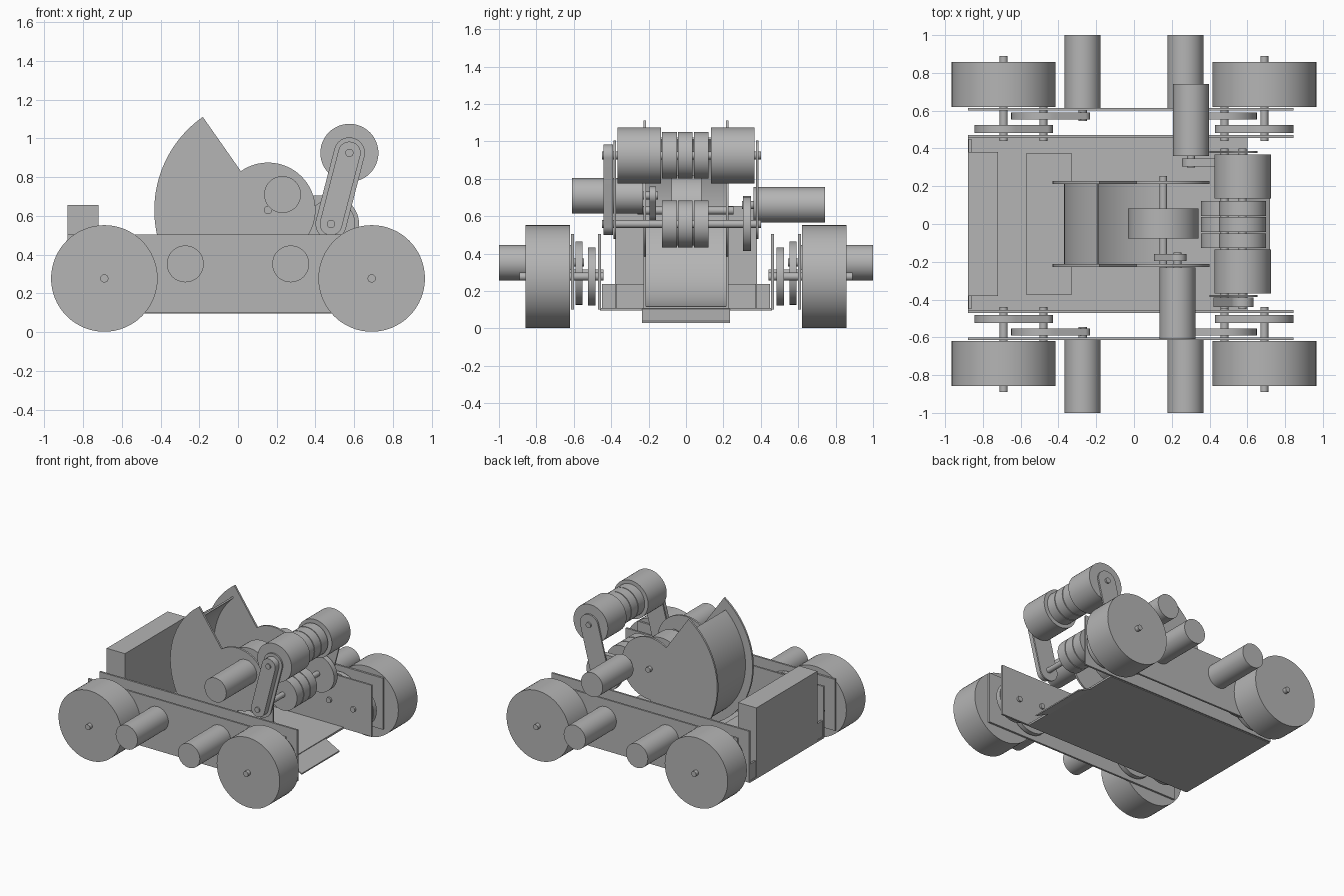
import bpy, bmesh, math
from math import sin, cos, radians, atan2, acos, hypot

old = bpy.data.objects.get("Cube")
if old:
    bpy.data.objects.remove(old, do_unlink=True)

GREY = (0.46, 0.46, 0.46, 1)
mat = bpy.data.materials.new("plain grey")
mat.use_nodes = True
mat.diffuse_color = GREY
mat.node_tree.nodes["Principled BSDF"].inputs["Base Color"].default_value = GREY


def prism(name, profile, y0, y1):
    """Extrude an (x, z) outline from y0 to y1."""
    bm = bmesh.new()
    face = bm.faces.new([bm.verts.new((x, y0, z)) for x, z in profile])
    ext = bmesh.ops.extrude_face_region(bm, geom=[face])
    verts = [v for v in ext["geom"] if isinstance(v, bmesh.types.BMVert)]
    bmesh.ops.translate(bm, verts=verts, vec=(0, y1 - y0, 0))
    bmesh.ops.recalc_face_normals(bm, faces=bm.faces)
    mesh = bpy.data.meshes.new(name)
    bm.to_mesh(mesh)
    bm.free()
    mesh.materials.append(mat)
    obj = bpy.data.objects.new(name, mesh)
    bpy.context.collection.objects.link(obj)
    return obj


def arc(cx, cz, r, a0, a1, n=32):
    """Points along an arc, angles in degrees."""
    step = (a1 - a0) / n
    return [(cx + r * cos(radians(a0 + step * i)), cz + r * sin(radians(a0 + step * i)))
            for i in range(n + 1)]


def cyl(name, x, z, r, y0, y1, n=48):
    return prism(name, arc(x, z, r, 0, 360, n)[:-1], y0, y1)


def box(name, x0, x1, y0, y1, z0, z1):
    return prism(name, [(x0, z0), (x1, z0), (x1, z1), (x0, z1)], y0, y1)


def belt(name, a, ra, b, rb, y0, y1):
    """Outline wrapped around two pulleys."""
    dx, dz = b[0] - a[0], b[1] - a[1]
    t = math.degrees(atan2(dz, dx))
    k = math.degrees(acos((ra - rb) / hypot(dx, dz)))
    outline = arc(*a, ra, t + k, t + 360 - k) + arc(*b, rb, t - k, t + k)
    return prism(name, outline, y0, y1)


# Chassis: floor, rear bar, side plates, battery, control box and front lip
box("floor", -0.88, 0.6, -0.46, 0.46, 0.095, 0.11)
box("rear_bar", -0.875, -0.86, -0.45, 0.45, 0.11, 0.237)
box("battery", -0.88, -0.72, -0.38, 0.38, 0.11, 0.655)
box("control_box", -0.57, -0.33, -0.375, 0.375, 0.11, 0.237)
prism("front_lip", [(0.59, 0.11), (0.72, 0.04), (0.72, 0.03), (0.59, 0.095)], -0.235, 0.235)

for s, side in ((-1, "right"), (1, "left")):
    box(f"inner_plate_{side}", -0.88, 0.845, s * 0.455, s * 0.47, 0.1, 0.505)
    box(f"outer_plate_{side}", -0.88, 0.845, s * 0.6, s * 0.615, 0.1, 0.505)
    # Drive train at each corner
    for e, end in ((-1, "rear"), (1, "front")):
        tag = f"{end}_{side}"
        wheel, mid, motor = (e * 0.69, 0.277), (e * 0.48, 0.295), (e * 0.272, 0.352)
        cyl(f"wheel_{tag}", *wheel, 0.275, s * 0.62, s * 0.858, 64)
        cyl(f"axle_{tag}", *wheel, 0.021, s * 0.44, s * 0.89, 24)
        cyl(f"middle_shaft_{tag}", *mid, 0.021, s * 0.44, s * 0.62, 24)
        cyl(f"drive_motor_{tag}", *motor, 0.095, s * 0.615, s * 1.0)
        cyl(f"motor_shaft_{tag}", *motor, 0.022, s * 0.545, s * 0.615, 24)
        belt(f"wheel_belt_{tag}", wheel, 0.155, mid, 0.05, s * 0.483, s * 0.523)
        belt(f"motor_belt_{tag}", mid, 0.17, motor, 0.04, s * 0.553, s * 0.59)

# Launcher: fan-shaped cheeks, curved hood, flywheel and its motor
hub = (0.155, 0.63)
fan = [(x, max(z, 0.1)) for x, z in arc(*hub, 0.587, 125, 270, 48)]
fan += arc(*hub, 0.245, -90, 125, 40)
for s, side in ((-1, "right"), (1, "left")):
    prism(f"launcher_cheek_{side}", fan, s * 0.213, s * 0.228)
hood = arc(*hub, 0.525, 132, 270, 48) + arc(*hub, 0.512, 270, 132, 48)
prism("launcher_hood", hood, -0.213, 0.213)
cyl("flywheel", *hub, 0.187, -0.078, 0.082, 64)
cyl("flywheel_shaft", *hub, 0.021, -0.26, 0.255, 24)
fly_motor = (0.23, 0.71)
cyl("flywheel_motor", *fly_motor, 0.095, -0.61, -0.23)
cyl("flywheel_motor_shaft", *fly_motor, 0.021, -0.23, -0.15, 24)
belt("flywheel_belt", hub, 0.05, fly_motor, 0.048, -0.195, -0.16)

# Intake: two rollers joined by arms, with a belt drive
low, high = (0.48, 0.558), (0.575, 0.925)
for i in range(3):
    y = -0.128 + i * 0.085
    cyl(f"lower_roller_ring_{i}", *low, 0.125, y, y + 0.079)
    cyl(f"upper_roller_ring_{i}", *high, 0.125, y, y + 0.079)
cyl("lower_roller_shaft", *low, 0.021, -0.45, 0.4, 24)
cyl("upper_roller_shaft", *high, 0.021, -0.45, 0.4, 24)
for s, side in ((-1, "right"), (1, "left")):
    cyl(f"upper_roller_drum_{side}", *high, 0.15, s * 0.135, s * 0.367)
    belt(f"intake_arm_{side}", low, 0.08, high, 0.08, s * 0.375, s * 0.387)
belt("intake_arm_belt", low, 0.058, high, 0.058, -0.44, -0.39)
intake_motor = (0.302, 0.66)
cyl("intake_motor", *intake_motor, 0.095, 0.36, 0.742)
cyl("intake_motor_shaft", *intake_motor, 0.021, 0.3, 0.36, 24)
belt("intake_drive_belt", low, 0.145, intake_motor, 0.048, 0.305, 0.348)

# Smooth the round surfaces, keeping hard rims
bpy.ops.object.select_all(action="DESELECT")
for obj in bpy.context.collection.objects:
    if obj.type == "MESH":
        obj.select_set(True)
        bpy.context.view_layer.objects.active = obj
bpy.ops.object.shade_smooth_by_angle(angle=radians(30))
